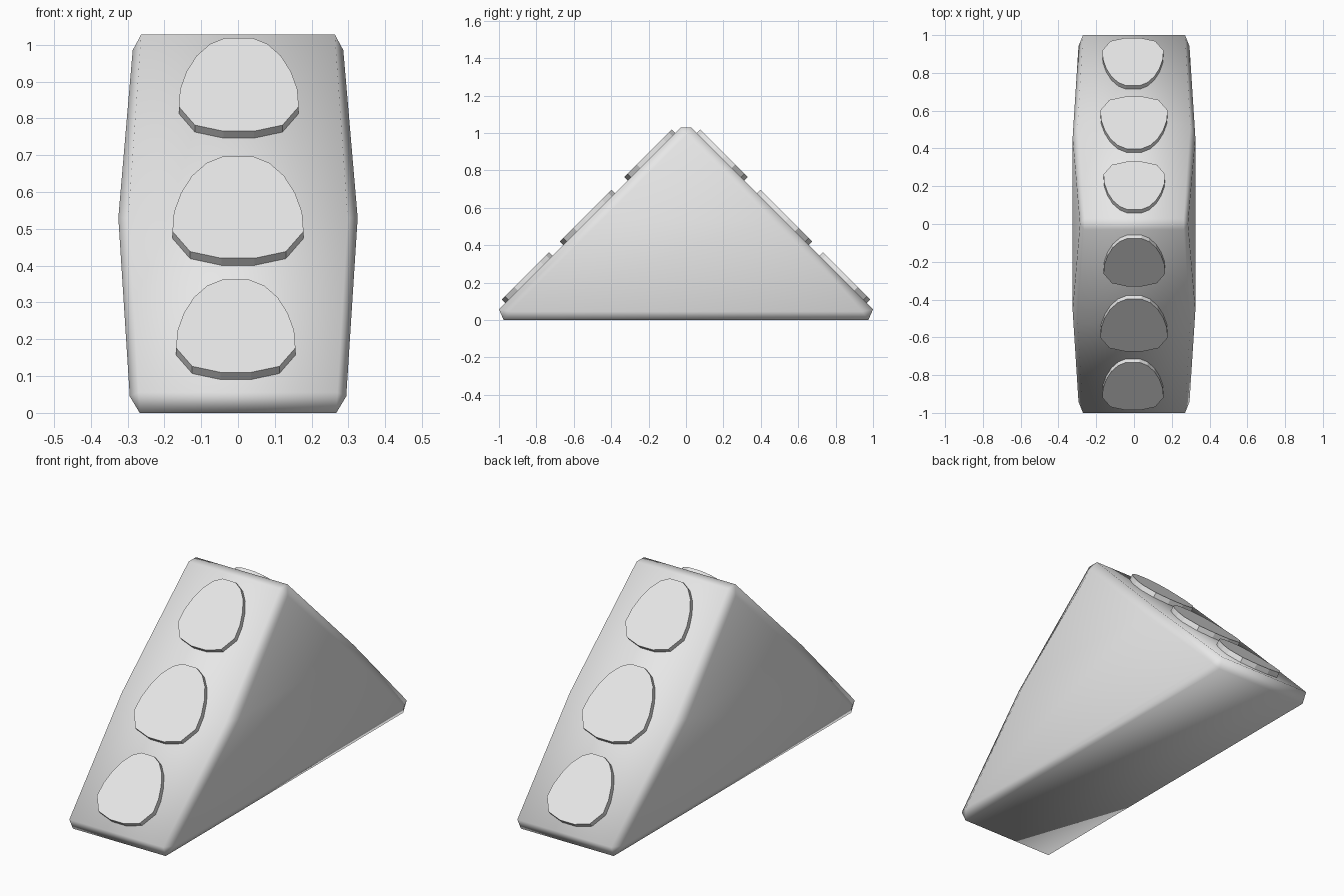
import bpy, bmesh

cube = bpy.data.objects.get("Cube")
if cube:
    bpy.data.objects.remove(cube)

# One plain material for everything
grey = bpy.data.materials.new("light_grey")
grey.use_nodes = True
colour = (0.8, 0.8, 0.8, 1)
grey.diffuse_color = colour
grey.node_tree.nodes["Principled BSDF"].inputs["Base Color"].default_value = colour


def finish(bm, name):
    bmesh.ops.recalc_face_normals(bm, faces=bm.faces)
    mesh = bpy.data.meshes.new(name)
    bm.to_mesh(mesh)
    bm.free()
    mesh.materials.append(grey)
    obj = bpy.data.objects.new(name, mesh)
    bpy.context.collection.objects.link(obj)
    return obj


# Wedge body: rim profile and inset side profile as (half width, y, z)
front_rim = [(.267, -.975, 0), (.27, -1, .056), (.298, -.527, .53), (.263, -.03, 1.028)]
rim = front_rim + [(x, -y, z) for x, y, z in reversed(front_rim)]
front_side = [(.294, -.94, .045), (.325, -.455, .53)]
side = front_side + [(.286, 0, .985)] + [(x, -y, z) for x, y, z in reversed(front_side)]

bm = bmesh.new()
rims = []
for sign in (1, -1):
    r = [bm.verts.new((sign * x, y, z)) for x, y, z in rim]
    s = [bm.verts.new((sign * x, y, z)) for x, y, z in side]
    rims.append(r)
    # bulged side: upper triangle and lower trapezoid
    bm.faces.new((s[1], s[2], s[3]))
    bm.faces.new((s[0], s[1], s[3], s[4]))
    # bevel strip with a triangle at each corner
    match = [0, 0, 1, 2, 2, 3, 4, 4]
    for i in range(len(r)):
        j = (i + 1) % len(r)
        a, b = s[match[i]], s[match[j]]
        bm.faces.new((r[i], r[j], a) if a is b else (r[i], r[j], b, a))
for i in range(len(rim)):
    j = (i + 1) % len(rim)
    bm.faces.new((rims[0][i], rims[0][j], rims[1][j], rims[1][i]))
body = finish(bm, "wedge_body")
body.data.shade_smooth()

# Rounded pads: half outline as (x, height above the pad's lower edge)
half = [(.045, 0), (.13, .018), (.178, .073), (.174, .125), (.155, .177),
        (.125, .224), (.085, .259), (.04, .277)]
outline = half + [(-x, h) for x, h in reversed(half)]
pads = [("lower", .11, -.006, .91), ("middle", .42, 0, 1), ("upper", .765, .002, .915)]
THICK = .03
for end, facing in (("front", 1), ("back", -1)):
    for label, low, shift, size in pads:
        bm = bmesh.new()
        rings = []
        for drop in (0, THICK):
            ring = []
            for x, h in outline:
                z = low + h * size
                y = z - 1.095 + drop
                ring.append(bm.verts.new((x * size + shift, y * facing, z - drop)))
            rings.append(ring)
            bm.faces.new(ring)
        for i in range(len(outline)):
            j = (i + 1) % len(outline)
            bm.faces.new((rings[0][i], rings[0][j], rings[1][j], rings[1][i]))
        finish(bm, f"{end}_{label}_pad")
